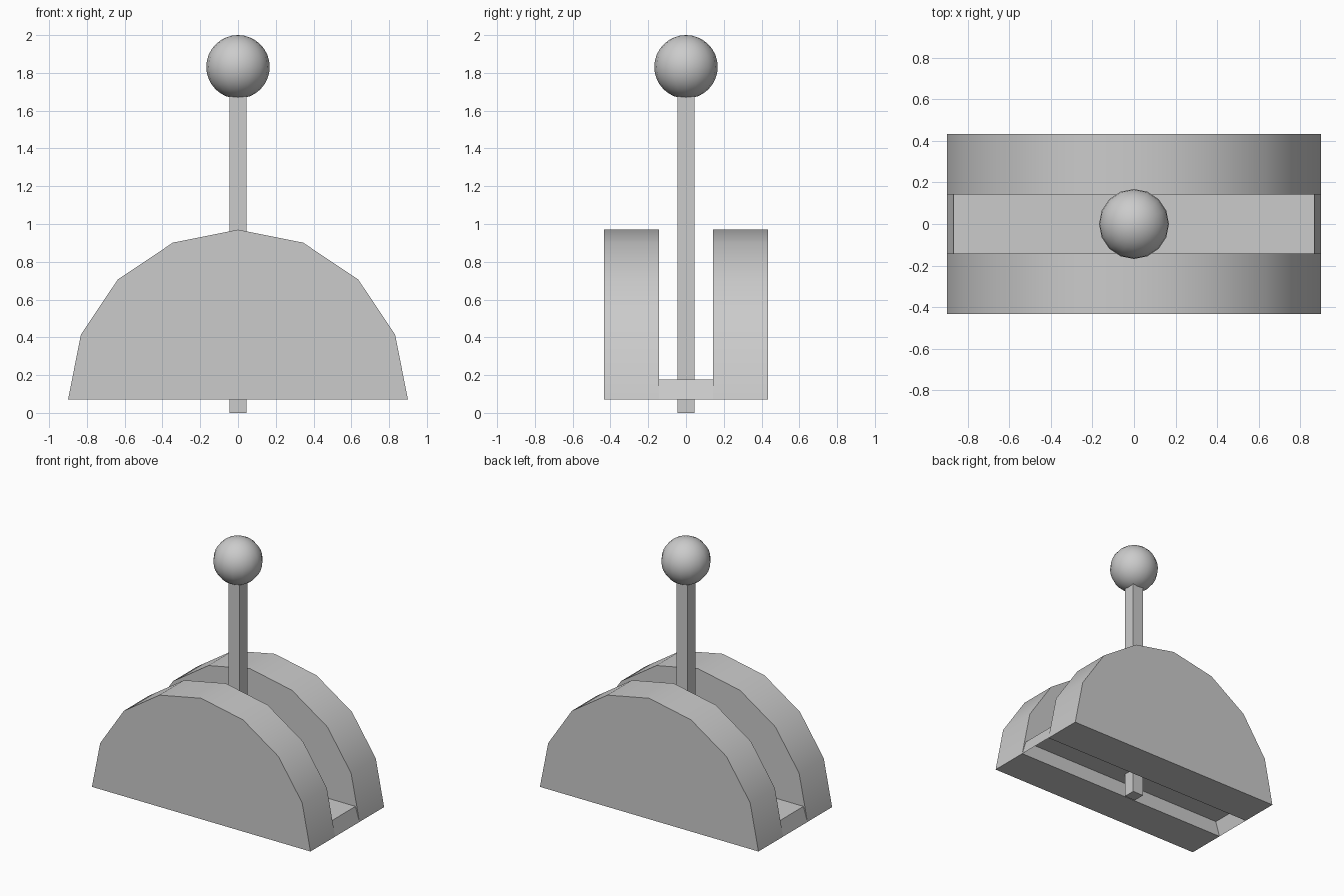
import bpy, bmesh, math

if "Cube" in bpy.data.objects:
    bpy.data.objects.remove(bpy.data.objects["Cube"])

BASE_Z, RADIUS = 0.07, 0.9
Y_IN, Y_OUT = 0.143, 0.433


def finish(name, bm, smooth=False):
    bmesh.ops.recalc_face_normals(bm, faces=bm.faces)
    mesh = bpy.data.meshes.new(name)
    bm.to_mesh(mesh)
    bm.free()
    ob = bpy.data.objects.new(name, mesh)
    bpy.context.collection.objects.link(ob)
    if smooth:
        bpy.ops.object.select_all(action='DESELECT')
        ob.select_set(True)
        bpy.context.view_layer.objects.active = ob
        bpy.ops.object.shade_smooth_by_angle(angle=math.radians(30))
    return ob


def half_disc(name, y0, y1):
    bm = bmesh.new()
    arc = [(RADIUS * math.cos(i * math.pi / 8),
            BASE_Z + RADIUS * math.sin(i * math.pi / 8)) for i in range(9)]
    face = bm.faces.new([bm.verts.new((x, y0, z)) for x, z in arc])
    new = bmesh.ops.extrude_face_region(bm, geom=[face])["geom"]
    verts = [g for g in new if isinstance(g, bmesh.types.BMVert)]
    bmesh.ops.translate(bm, verts=verts, vec=(0, y1 - y0, 0))
    return finish(name, bm, smooth=True)


# Two half-round housing sides
half_disc("front_housing", -Y_OUT, -Y_IN)
half_disc("back_housing", Y_IN, Y_OUT)

# Thin slot floor with sloping ends, open underneath
bm = bmesh.new()
profile = [(-RADIUS, BASE_Z), (-0.867, 0.177), (0.867, 0.177), (RADIUS, BASE_Z)]
rows = [[bm.verts.new((x, y, z)) for x, z in profile] for y in (-Y_IN, Y_IN)]
for i in range(3):
    bm.faces.new((rows[0][i], rows[0][i + 1], rows[1][i + 1], rows[1][i]))
floor = finish("slot_floor", bm)
if max(floor.data.polygons, key=lambda p: p.area).normal.z < 0:
    floor.data.flip_normals()

# Square lever rod
bm = bmesh.new()
bmesh.ops.create_cube(bm, size=1)
bmesh.ops.scale(bm, verts=bm.verts, vec=(0.09, 0.09, 1.7))
bmesh.ops.translate(bm, verts=bm.verts, vec=(0, 0, 0.85))
finish("lever_rod", bm)

# Round knob
bm = bmesh.new()
bmesh.ops.create_uvsphere(bm, u_segments=16, v_segments=16, radius=0.168)
bmesh.ops.translate(bm, verts=bm.verts, vec=(0, 0, 1.832))
finish("knob", bm, smooth=True)
